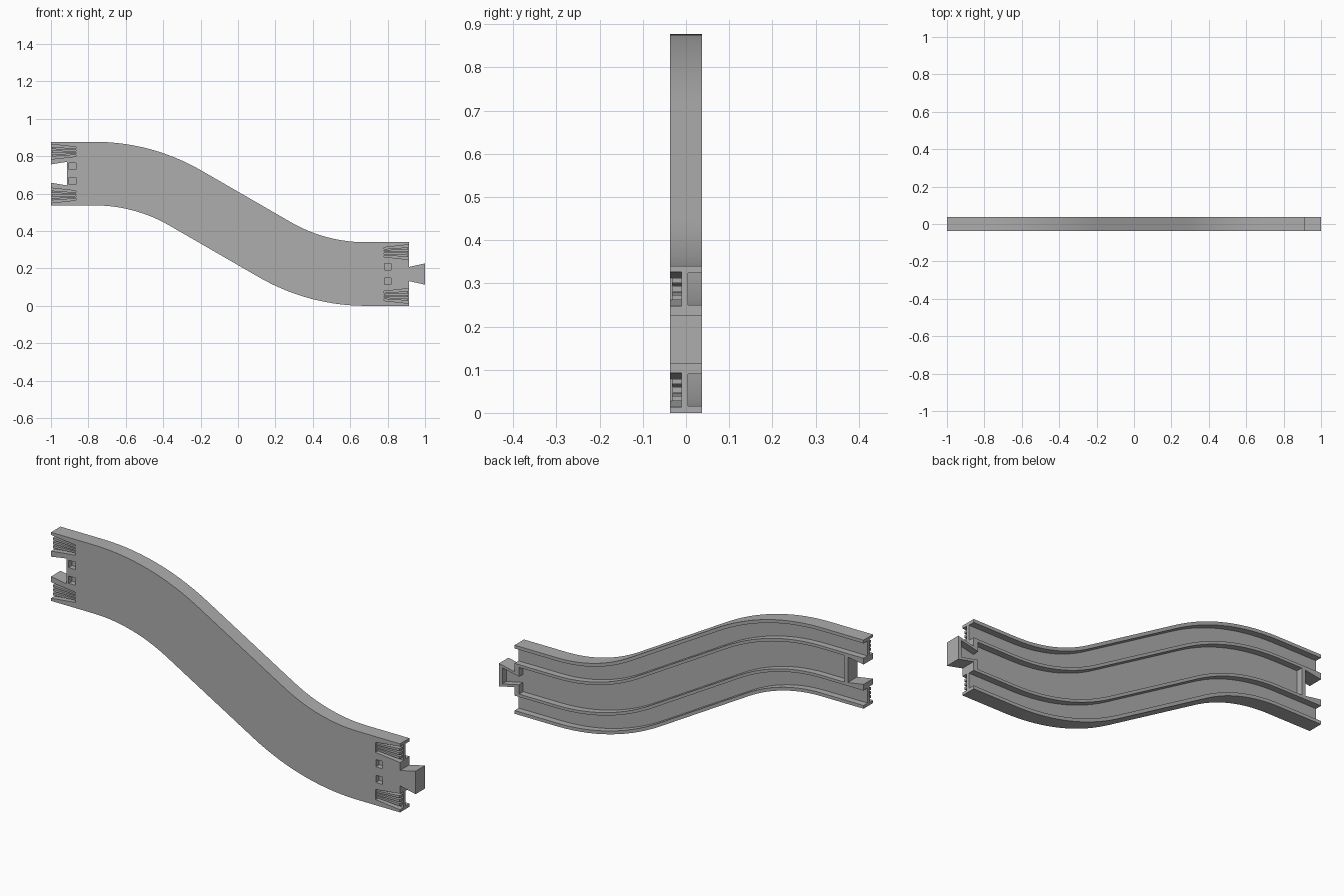
import bpy
import bmesh
from math import sin, cos, radians

if "Cube" in bpy.data.objects:
    bpy.data.objects.remove(bpy.data.objects["Cube"])

gray = bpy.data.materials.new("plain gray")
gray.use_nodes = True
gray.diffuse_color = (0.42, 0.42, 0.42, 1)
gray.node_tree.nodes["Principled BSDF"].inputs["Base Color"].default_value = gray.diffuse_color

HALF_W, HALF_D = 0.17, 0.037      # half width and half depth of the track
Z_HIGH, Z_LOW = 0.707, 0.17       # centre heights of the two ends
X_LEFT, X_RIGHT = -1.0, 0.915
FLOOR = 0.005                     # depth of the channels in the back
POCKET = -0.01                    # depth of the pockets in the front


def path(x_a, x_b, steps=14):
    """Centre line: level, bend down, slope, bend back, level."""
    r, a = 0.97, radians(30)
    slope = (Z_HIGH - Z_LOW - 2 * r * (1 - cos(a))) / sin(a)
    reach = r * sin(a) + slope * cos(a) / 2
    mid = (X_LEFT + X_RIGHT) / 2
    angles = [a * i / steps for i in range(steps + 1)]
    pts = [(x_a, Z_HIGH, 0)]
    pts += [(mid - reach + r * sin(t), Z_HIGH - r * (1 - cos(t)), t) for t in angles]
    pts += [(mid + reach - r * sin(t), Z_LOW + r * (1 - cos(t)), t) for t in reversed(angles)]
    return pts + [(x_b, Z_LOW, 0)]


def make_object(name, rings):
    """Skin a list of matching rings and cap both ends."""
    bm = bmesh.new()
    loops = [[bm.verts.new(p) for p in ring] for ring in rings]
    n = len(loops[0])
    for a, b in zip(loops, loops[1:]):
        for i in range(n):
            j = (i + 1) % n
            bm.faces.new((a[i], a[j], b[j], b[i]))
    bm.faces.new(loops[0])
    bm.faces.new(loops[-1])
    bmesh.ops.recalc_face_normals(bm, faces=bm.faces)
    mesh = bpy.data.meshes.new(name)
    bm.to_mesh(mesh)
    bm.free()
    mesh.materials.append(gray)
    ob = bpy.data.objects.new(name, mesh)
    bpy.context.collection.objects.link(ob)
    return ob


def sweep(name, profile, x_a, x_b):
    return make_object(name, [[(x + o * sin(t), y, z + o * cos(t)) for o, y in profile]
                              for x, z, t in path(x_a, x_b)])


def prism(name, outline, y_a, y_b):
    return make_object(name, [[(x, y, z) for x, z in outline] for y in (y_a, y_b)])


def taper(x_a, half_a, x_b, half_b, z, z_b=None):
    """Four-sided outline whose height changes from x_a to x_b."""
    z_b = z if z_b is None else z_b
    return [(x_a, z - half_a), (x_b, z_b - half_b), (x_b, z_b + half_b), (x_a, z + half_a)]


def cut(ob, cutters):
    for c in cutters:
        c.hide_render = True
        mod = ob.modifiers.new("cut", "BOOLEAN")
        mod.operation, mod.solver, mod.object = "DIFFERENCE", "EXACT", c
    bpy.context.view_layer.update()
    graph = bpy.context.evaluated_depsgraph_get()
    mesh = bpy.data.meshes.new_from_object(ob.evaluated_get(graph))
    ob.modifiers.clear()
    ob.data = mesh


# Track body with two wheel channels in its back
g_in, g_out = 0.08, 0.154
half = [(g_in, HALF_D), (g_in, FLOOR), (g_out, FLOOR), (g_out, HALF_D),
        (HALF_W, HALF_D), (HALF_W, -HALF_D)]
profile = half + [(-o, y) for o, y in reversed(half)]
track = sweep("track_body", profile, X_LEFT, X_RIGHT)

# Dovetail tab
tab = prism("connector_tab", taper(X_RIGHT, 0.038, 1.0, 0.057, Z_LOW), -HALF_D, HALF_D)

# Middle recess, socket and hollow of the tab
recess = [(-0.066, FLOOR), (0.066, FLOOR), (0.066, 0.06), (-0.066, 0.06)]
cutters = [
    sweep("recess_cutter", recess, -0.895, 0.89),
    prism("socket_cutter", taper(-1.02, 0.046, -0.914, 0.063, Z_HIGH), -0.1, 0.1),
]
hollow = prism("hollow_cutter", taper(0.88, 0.018, 0.982, 0.04, Z_LOW), FLOOR, 0.06)
cutters.append(hollow)

# Front pockets: ribbed fans at the ends and small square holes
for end, x_end, way, z_mid, x_hole in (("left", X_LEFT, 1, Z_HIGH, -0.885),
                                       ("right", X_RIGHT, -1, Z_LOW, 0.8)):
    x_out, x_in = x_end - way * 0.01, x_end + way * 0.134
    for side, level in ((1, "upper"), (-1, "lower")):
        z = z_mid + side * 0.117
        cutters.append(prism("fan_cutter", taper(x_out, 0.041, x_in, 0.025, z), -0.06, POCKET))
        z_hole = z_mid + side * 0.039
        cutters.append(prism("hole_cutter", taper(x_hole - 0.018, 0.018, x_hole + 0.018, 0.018, z_hole),
                             -0.06, POCKET))
        for k in (-1, 0, 1):
            prism(f"{end}_{level}_rib", taper(x_end + way * 0.006, 0.006, x_in + way * 0.002, 0.004,
                                              z + k * 0.02, z + k * 0.0125), -0.032, POCKET + 0.002)

cut(track, cutters)
cut(tab, [hollow])
for c in cutters:
    bpy.data.objects.remove(c)

# Smooth bends, sharp edges
bpy.ops.object.select_all(action="DESELECT")
track.select_set(True)
bpy.context.view_layer.objects.active = track
bpy.ops.object.shade_smooth_by_angle(angle=radians(30))
